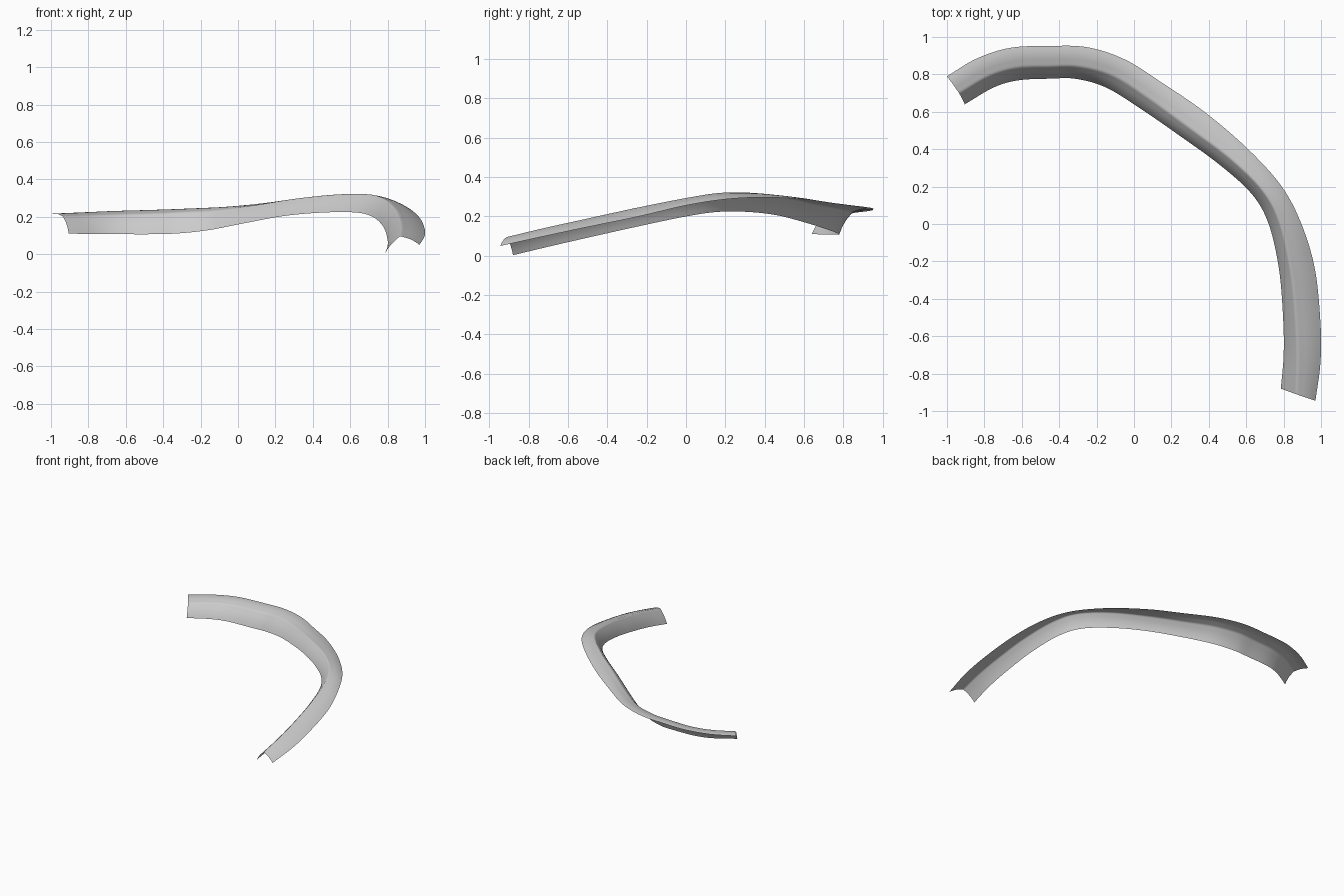
import bpy, bmesh
from mathutils import Vector

if "Cube" in bpy.data.objects:
    bpy.data.objects.remove(bpy.data.objects["Cube"])

# Stations along the strip: wall foot, crest, outer flange edge
STATIONS = [
    ((-.905, .64, .11), (-.935, .70, .205), (-1, .79, .215)),
    ((-.75, .73, .108), (-.78, .79, .21), (-.84, .885, .222)),
    ((-.62, .768, .107), (-.63, .835, .215), (-.66, .942, .23)),
    ((-.45, .777, .107), (-.45, .842, .22), (-.45, .952, .236)),
    ((-.31, .776, .112), (-.29, .84, .228), (-.25, .945, .243)),
    ((-.15, .73, .13), (-.11, .79, .238), (-.05, .88, .252)),
    ((.03, .62, .165), (.08, .67, .262), (.15, .755, .267)),
    ((.25, .468, .205), (.30, .51, .298), (.38, .597, .287)),
    ((.46, .315, .223), (.52, .345, .322), (.61, .40, .297)),
    ((.63, .16, .223), (.69, .175, .324), (.79, .20, .287)),
    ((.72, 0, .20), (.78, 0, .298), (.895, 0, .256)),
    ((.775, -.24, .15), (.838, -.26, .247), (.967, -.24, .20)),
    ((.797, -.50, .092), (.864, -.52, .19), (.997, -.53, .14)),
    ((.80, -.70, .046), (.872, -.72, .146), (.997, -.74, .095)),
    ((.785, -.88, .003), (.867, -.91, .1), (.97, -.945, .05)),
]
STEPS = 8


def catmull(p, t):
    a, b, c, d = p
    return .5 * (2 * b + (c - a) * t + (2 * a - 5 * b + 4 * c - d) * t * t
                 + (3 * b - a - 3 * c + d) * t ** 3)


def rail(k):
    """Smooth rail through the k-th point of every station."""
    p = [Vector(s[k]) for s in STATIONS]
    p = [2 * p[0] - p[1]] + p + [2 * p[-1] - p[-2]]
    out = [catmull(p[i:i + 4], j / STEPS)
           for i in range(len(p) - 3) for j in range(STEPS)]
    return out + [p[-2]]


def bowed(a, b, away, amount, n):
    """Slightly bowed line from a to b, bulging away from a third point."""
    d = (b - a).normalized()
    side = (a + b) / 2 - away
    side = (side - d * side.dot(d)).normalized() * amount
    return [a.lerp(b, i / n) + side * 4 * (i / n) * (1 - i / n)
            for i in range(n + 1)]


def section(foot, crest, edge):
    """Leaning wall, rounded crest and gently arched flange."""
    low, high = crest.lerp(foot, .12), crest.lerp(edge, .16)
    bend = [low.lerp(crest, t).lerp(crest.lerp(high, t), t)
            for t in (.25, .5, .75)]
    return (bowed(foot, low, edge, .006, 5) + bend
            + bowed(high, edge, foot, .006, 5))


# Curved trim strip lofted across the rails
bm = bmesh.new()
rows = [[bm.verts.new(p) for p in section(*s)]
        for s in zip(rail(0), rail(1), rail(2))]
for r, q in zip(rows, rows[1:]):
    for i in range(len(r) - 1):
        bm.faces.new((r[i], q[i], q[i + 1], r[i + 1]))
mesh = bpy.data.meshes.new("curved_trim_strip")
bm.to_mesh(mesh)
bm.free()
strip = bpy.data.objects.new("curved_trim_strip", mesh)
bpy.context.collection.objects.link(strip)
bpy.context.view_layer.objects.active = strip
strip.select_set(True)
bpy.ops.object.shade_smooth_by_angle()
